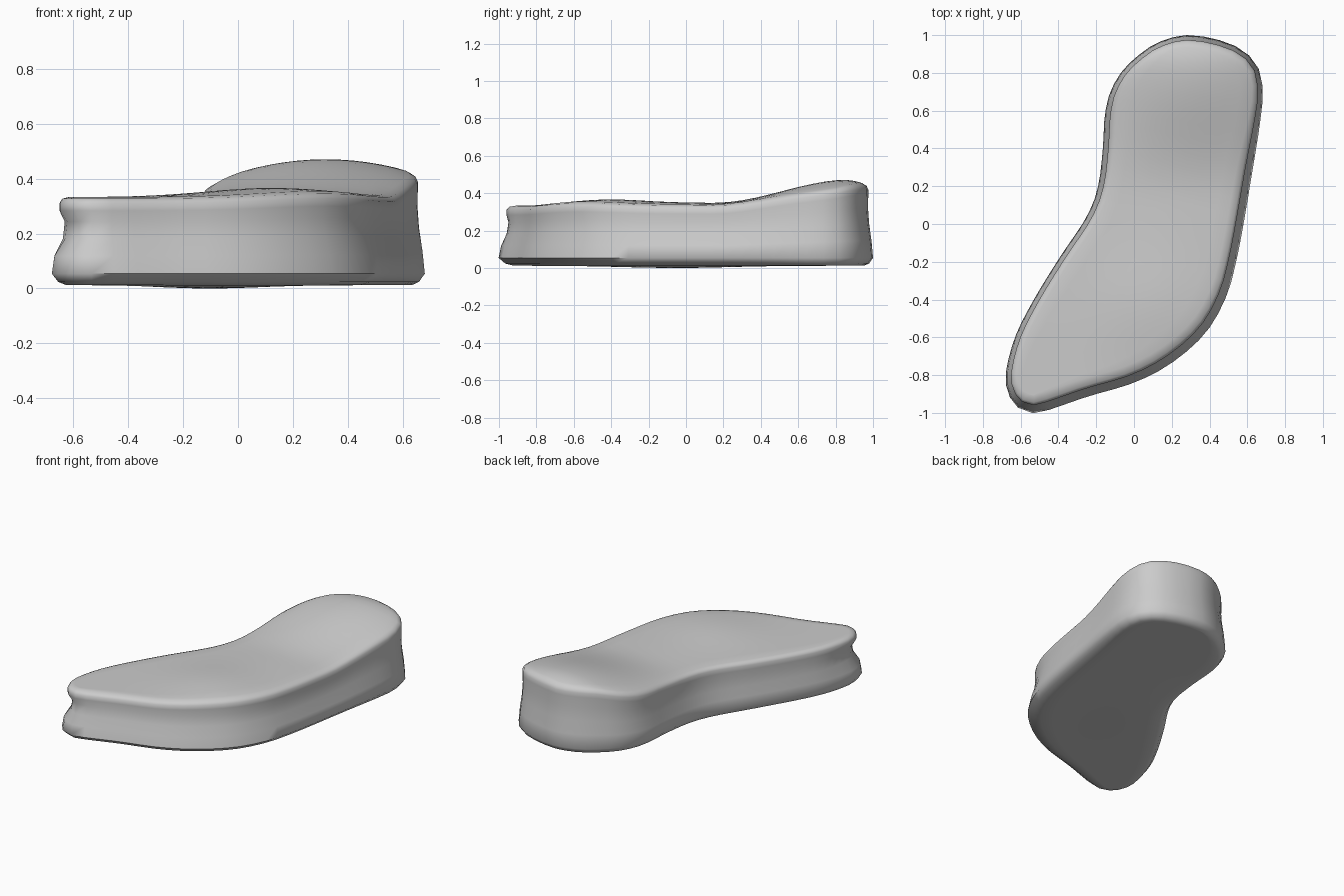
import bpy, bmesh, math
from mathutils import Vector

if "Cube" in bpy.data.objects:
    bpy.data.objects.remove(bpy.data.objects["Cube"])

STATIONS = 34   # steps from toe to heel along each side
ACROSS = 10     # strips across the sole

# Plan outline at its widest, each side running from toe tip to heel
LEFT = [(-0.615, -0.972), (-0.66, -0.91), (-0.68, -0.8), (-0.63, -0.6), (-0.53, -0.4),
        (-0.395, -0.18), (-0.25, 0.04), (-0.19, 0.2), (-0.165, 0.4), (-0.155, 0.57),
        (-0.125, 0.7), (-0.05, 0.825), (0.08, 0.935), (0.18, 0.98), (0.28, 1.0)]
RIGHT = [(-0.615, -0.972), (-0.56, -1.0), (-0.47, -0.99), (-0.25, -0.915), (0.0, -0.84),
         (0.2, -0.735), (0.38, -0.575), (0.49, -0.38), (0.545, -0.18), (0.585, 0.03),
         (0.63, 0.3), (0.665, 0.52), (0.682, 0.7), (0.652, 0.84), (0.555, 0.932),
         (0.42, 0.982), (0.28, 1.0)]


def smooth_path(pts, before, after):
    """Catmull-Rom through pts, resampled to even spacing."""
    p = [Vector(q) for q in [before] + pts + [after]]
    dense = []
    for i in range(1, len(p) - 2):
        a, b, c, d = p[i - 1:i + 3]
        for k in range(20):
            t = k / 20
            dense.append(0.5 * (2 * b + (c - a) * t + (2 * a - 5 * b + 4 * c - d) * t * t
                                + (3 * b - a - 3 * c + d) * t ** 3))
    dense.append(p[-2])
    dist = [0.0]
    for a, b in zip(dense, dense[1:]):
        dist.append(dist[-1] + (b - a).length)
    out, j = [], 0
    for s in range(STATIONS + 1):
        target = dist[-1] * s / STATIONS
        while j < len(dist) - 2 and dist[j + 1] < target:
            j += 1
        f = (target - dist[j]) / (dist[j + 1] - dist[j])
        out.append(dense[j].lerp(dense[j + 1], f))
    return out


def bump(x, y, cx, cy, rx, ry):
    return math.exp(-((x - cx) / rx) ** 2 - ((y - cy) / ry) ** 2)


def top_z(x, y):
    s = min(max((y - 0.13) / 0.73, 0), 1)
    s = s * s * (3 - 2 * s)
    heel = 0.128 * s * max(0, 1 - ((x - 0.32) / 0.52) ** 2)
    back = 0.02 * max(0, (y - 0.84) / 0.11) ** 2
    return 0.333 + 0.01 * s + heel - back + 0.032 * bump(x, y, 0.12, -0.42, 0.33, 0.3) \
        + 0.014 * bump(x, y, 0.2, 0.1, 0.35, 0.35)


def bottom_z(x, y):
    return 0.012 - 0.012 * bump(x, y, -0.1, -0.05, 0.25, 0.4)


# Closed outline and its outward normals
left = smooth_path(LEFT, RIGHT[1], RIGHT[-2])
right = smooth_path(RIGHT, LEFT[1], LEFT[-2])
loop = right + left[-2:0:-1]
n = len(loop)
normals = []
for i in range(n):
    t = (loop[(i + 1) % n] - loop[i - 1]).normalized()
    normals.append(Vector((t.y, -t.x)))

# Side wall levels: (share of top height, fixed z, inset)
LEVELS = [(0, 0.0, 0.065), (0, 0.012, 0.028), (0, 0.042, 0.0), (0.27, 0.02, 0.011),
          (0.5, 0.01, 0.028), (0.72, 0.0, 0.036), (1, -0.05, 0.034),
          (1, -0.022, 0.034), (1, -0.006, 0.046), (1, 0.0, 0.075)]

bm = bmesh.new()
rings = []
for share, dz, inset in LEVELS:
    ring = []
    for p, nm in zip(loop, normals):
        toe = bump(p.x, p.y, -0.66, -0.92, 0.12, 0.2)
        heel_right = bump(p.x, p.y, 0.68, 0.7, 0.15, 0.3)
        side = 1 + 0.3 * nm.dot(Vector((0.5, -0.85))) - 0.4 * heel_right
        d = inset * side + (0.028 * toe if 0.4 < share < 0.9 else 0)
        q = p - nm * d
        base = bottom_z(q.x, q.y)
        z = base + share * (top_z(q.x, q.y) - base) + dz
        ring.append(bm.verts.new((q.x, q.y, z)))
    rings.append(ring)

# Side walls
for a, b in zip(rings, rings[1:]):
    for i in range(n):
        j = (i + 1) % n
        bm.faces.new((a[i], a[j], b[j], b[i]))


def cap(ring, height):
    """Fill a ring with strips running across from side to side."""
    rows = [[ring[0]] * (ACROSS + 1)]
    for i in range(1, STATIONS):
        a, b = ring[i], ring[n - i]
        row = [a]
        for k in range(1, ACROSS):
            c = a.co.lerp(b.co, k / ACROSS)
            row.append(bm.verts.new((c.x, c.y, height(c.x, c.y))))
        rows.append(row + [b])
    rows.append([ring[STATIONS]] * (ACROSS + 1))
    for r, s in zip(rows, rows[1:]):
        for k in range(ACROSS):
            quad = list(dict.fromkeys((r[k], r[k + 1], s[k + 1], s[k])))
            bm.faces.new(quad)


cap(rings[0], bottom_z)
cap(rings[-1], top_z)
bmesh.ops.recalc_face_normals(bm, faces=bm.faces[:])

# Sole pad object
mesh = bpy.data.meshes.new("sole_pad")
bm.to_mesh(mesh)
bm.free()
sole = bpy.data.objects.new("sole_pad", mesh)
bpy.context.collection.objects.link(sole)
bpy.context.view_layer.objects.active = sole
sole.select_set(True)
bpy.ops.object.shade_smooth_by_angle(angle=math.radians(60))
